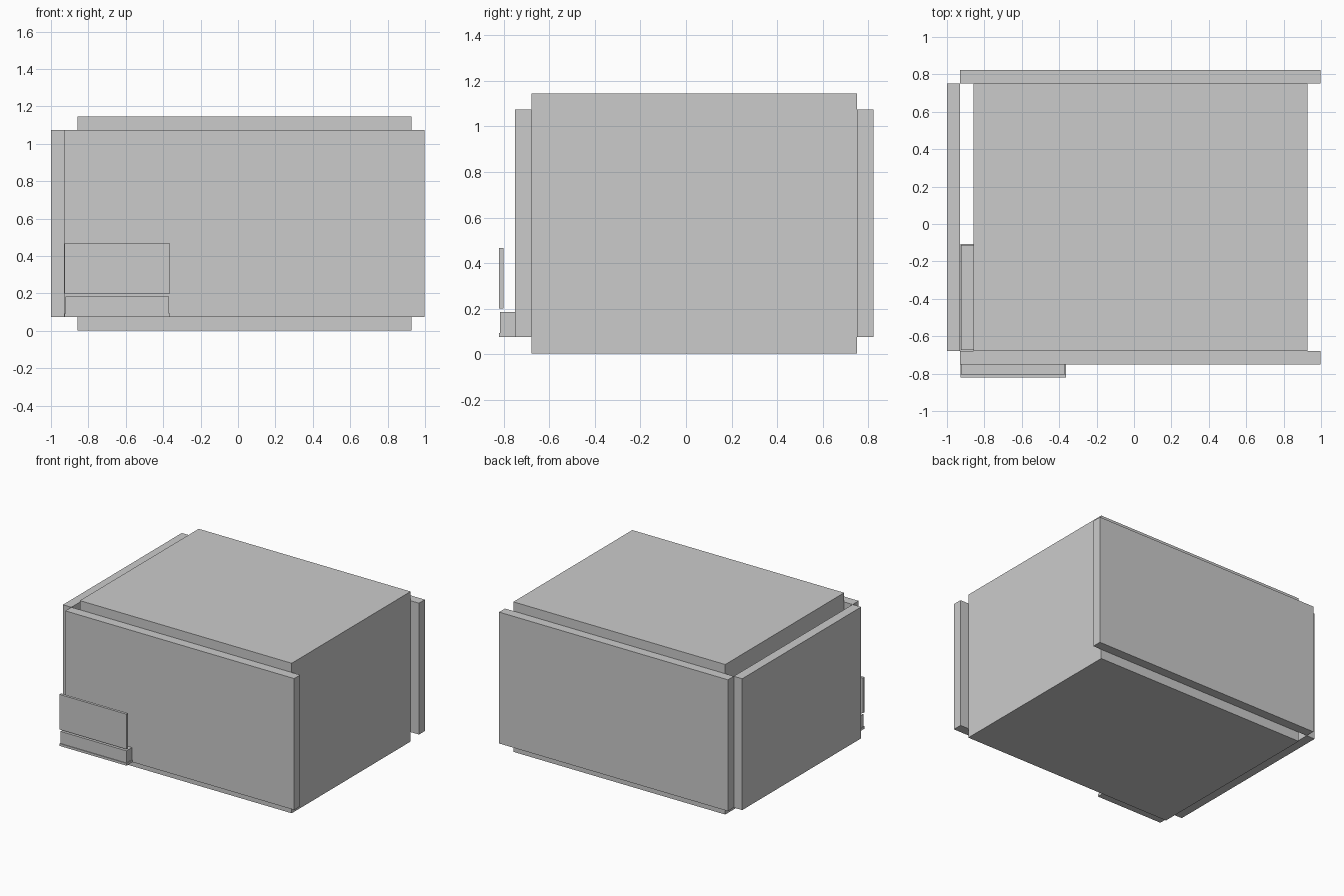
import bpy

if "Cube" in bpy.data.objects:
    bpy.data.objects.remove(bpy.data.objects["Cube"])

grey = bpy.data.materials.new("light_grey")
grey.diffuse_color = (0.6, 0.6, 0.6, 1)
grey.use_nodes = True
grey.node_tree.nodes["Principled BSDF"].inputs["Base Color"].default_value = grey.diffuse_color


def box(name, x, y, z):
    """Axis-aligned block given by its (min, max) range on each axis."""
    bpy.ops.mesh.primitive_cube_add(size=1)
    o = bpy.context.object
    o.name = name
    o.data.name = name
    for v in o.data.vertices:
        v.co = [r[0] if c < 0 else r[1] for c, r in zip(v.co, (x, y, z))]
    o.data.materials.append(grey)
    return o


WALL = (0.075, 1.075)      # height range of the outer panels

# Main body
box("body", (-0.857, 0.927), (-0.678, 0.752), (0.003, 1.145))

# Outer panels: front and back lie on the body, left stands off by a gap
box("front_panel", (-0.929, 0.998), (-0.75, -0.678), WALL)
box("back_panel", (-0.929, 0.998), (0.752, 0.823), WALL)
box("left_panel", (-1.0, -0.929), (-0.678, 0.752), WALL)

# Front tray with its base lip, and the thin plate above it
box("front_tray", (-0.923, -0.368), (-0.817, -0.75), (0.075, 0.185))
box("front_tray_lip", (-0.928, -0.363), (-0.822, -0.75), (0.075, 0.093))
box("front_plate", (-0.928, -0.363), (-0.822, -0.802), (0.2, 0.467))

# Matching tray set in the gap behind the left panel
box("side_tray", (-0.924, -0.857), (-0.673, -0.113), (0.075, 0.185))
box("side_tray_lip", (-0.928, -0.857), (-0.678, -0.107), (0.075, 0.093))
